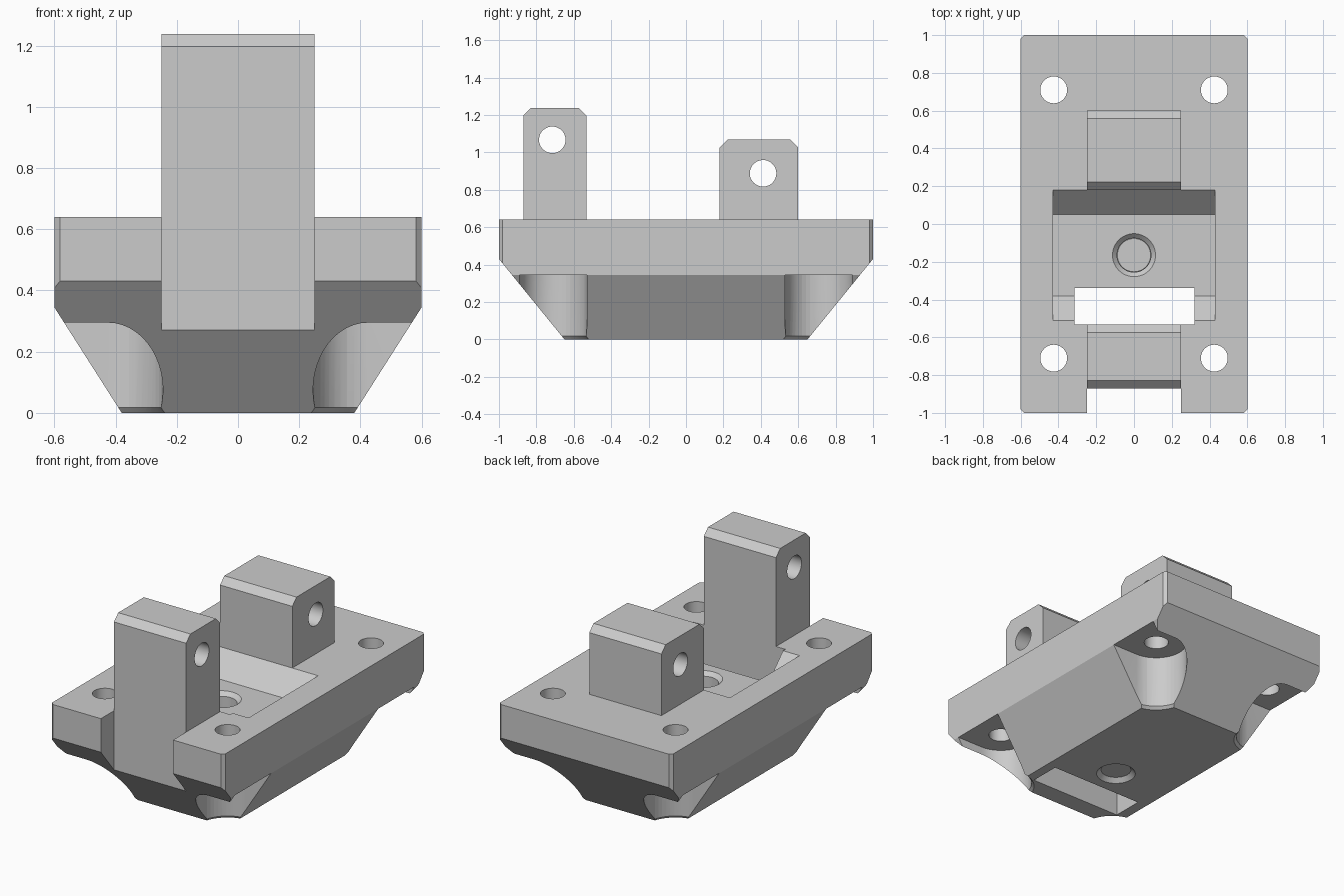
import bpy, bmesh, math
from mathutils import Vector

if "Cube" in bpy.data.objects:
    bpy.data.objects.remove(bpy.data.objects["Cube"])


def loft(name, lower, upper, axis, lo, hi):
    """Solid between two matching outlines placed at lo and hi along an axis."""
    place = {'x': lambda p, h: (h, p[0], p[1]),
             'y': lambda p, h: (p[0], h, p[1]),
             'z': lambda p, h: (p[0], p[1], h)}[axis]
    bm = bmesh.new()
    a = [bm.verts.new(place(p, lo)) for p in lower]
    b = [bm.verts.new(place(p, hi)) for p in upper]
    n = len(a)
    bm.faces.new(a)
    bm.faces.new(b[::-1])
    for i in range(n):
        j = (i + 1) % n
        bm.faces.new((a[i], b[i], b[j], a[j]))
    bmesh.ops.recalc_face_normals(bm, faces=bm.faces)
    mesh = bpy.data.meshes.new(name)
    bm.to_mesh(mesh)
    bm.free()
    obj = bpy.data.objects.new(name, mesh)
    bpy.context.collection.objects.link(obj)
    return obj


def prism(name, pts, axis, lo, hi):
    return loft(name, pts, pts, axis, lo, hi)


def box(name, x0, x1, y0, y1, z0, z1):
    return prism(name, [(x0, y0), (x1, y0), (x1, y1), (x0, y1)], 'z', z0, z1)


def circle(cx, cy, r, n=48):
    return [(cx + r * math.cos(2 * math.pi * i / n),
             cy + r * math.sin(2 * math.pi * i / n)) for i in range(n)]


def combine(target, tool, operation):
    """Apply a boolean and remove the tool."""
    tool.hide_render = True
    mod = target.modifiers.new("cut", 'BOOLEAN')
    mod.operation = operation
    mod.solver = 'EXACT'
    mod.object = tool
    bpy.context.view_layer.objects.active = target
    bpy.ops.object.modifier_apply(modifier=mod.name)
    bpy.data.objects.remove(tool)


def cut(tool):
    combine(body, tool, 'DIFFERENCE')


def lug_outline(y0, y1, z0, z1, c=0.042):
    return [(y0, z0), (y1, z0), (y1, z1 - c), (y1 - c, z1), (y0 + c, z1), (y0, z1 - c)]


def slot_outline(sx, sy, r, n=24):
    """U shape around a bolt hole, open towards the long side."""
    pts = [(0.425 - r * math.sin(math.pi * i / n), 0.71 + r * math.cos(math.pi * i / n))
           for i in range(n + 1)]
    pts += [(0.8, 0.71 - r), (0.8, 0.71 + r)]
    return [(sx * x, sy * y) for x, y in pts]


TOP = 0.64

# Base: hull-like block, tapered at the ends and the sides
body = prism("bracket_body", [(-0.65, 0), (0.65, 0), (1, 0.43), (1, TOP),
                              (-1, TOP), (-1, 0.43)], 'x', -0.7, 0.7)
combine(body, prism("side_taper", [(-0.38, -0.0), (0.38, 0.0), (0.6, 0.345), (0.6, 0.8),
                                   (-0.6, 0.8), (-0.6, 0.345)], 'y', -1.2, 1.2), 'INTERSECT')
c = 0.018
combine(body, prism("plan", [(-0.6, -1 + c), (-0.6 + c, -1), (0.6 - c, -1), (0.6, -1 + c),
                             (0.6, 1 - c), (0.6 - c, 1), (-0.6 + c, 1), (-0.6, 1 - c)],
                    'z', -0.2, 1), 'INTERSECT')

# Recess in the top with sloped ends
cut(prism("recess", [(-0.38, 0.51), (0.05, 0.51), (0.28, 0.74), (-0.61, 0.74)],
          'x', -0.43, 0.43))

# Upright lugs
combine(body, prism("front_lug", lug_outline(-0.87, -0.533, 0.45, 1.238),
                    'x', -0.25, 0.25), 'UNION')
combine(body, prism("rear_lug", lug_outline(0.18, 0.60, 0.55, 1.068),
                    'x', -0.25, 0.25), 'UNION')

# Notch before the front lug and through slot behind it
cut(box("front_notch", -0.25, 0.25, -1.2, -0.87, -0.2, 1.4))
cut(box("through_slot", -0.315, 0.32, -0.533, -0.34, -0.2, 0.9))

# Cross holes in the lugs
cut(prism("front_pin_hole", circle(-0.715, 1.067, 0.071), 'x', -0.5, 0.5))
cut(prism("rear_pin_hole", circle(0.412, 0.888, 0.071), 'x', -0.5, 0.5))

# Centre hole, countersunk at both ends
cut(prism("centre_hole", circle(0, -0.165, 0.09), 'z', -0.2, 0.8))
cut(loft("upper_sink", circle(0, -0.165, 0.088), circle(0, -0.165, 0.138),
         'z', 0.484, 0.534))
cut(loft("lower_sink", circle(0, -0.165, 0.138), circle(0, -0.165, 0.088),
         'z', -0.024, 0.026))

# Corner bolt holes with rounded clearance slots below
for sx in (-1, 1):
    for sy in (-1, 1):
        cut(prism("clearance", slot_outline(sx, sy, 0.18), 'z', -0.2, 0.345))
        cut(loft("clearance_rim", slot_outline(sx, sy, 0.2), slot_outline(sx, sy, 0.179),
                 'z', -0.005, 0.018))
        cut(prism("bolt_hole", circle(sx * 0.425, sy * 0.71, 0.071), 'z', 0.2, 0.8))

# Plain grey finish
grey = bpy.data.materials.new("plain_grey")
grey.diffuse_color = (0.6, 0.6, 0.6, 1)
grey.use_nodes = True
grey.node_tree.nodes["Principled BSDF"].inputs["Base Color"].default_value = grey.diffuse_color
body.data.materials.clear()
body.data.materials.append(grey)
for p in body.data.polygons:
    p.material_index = 0

bpy.ops.object.select_all(action='DESELECT')
body.select_set(True)
bpy.context.view_layer.objects.active = body
bpy.ops.object.shade_smooth_by_angle(angle=math.radians(25))
